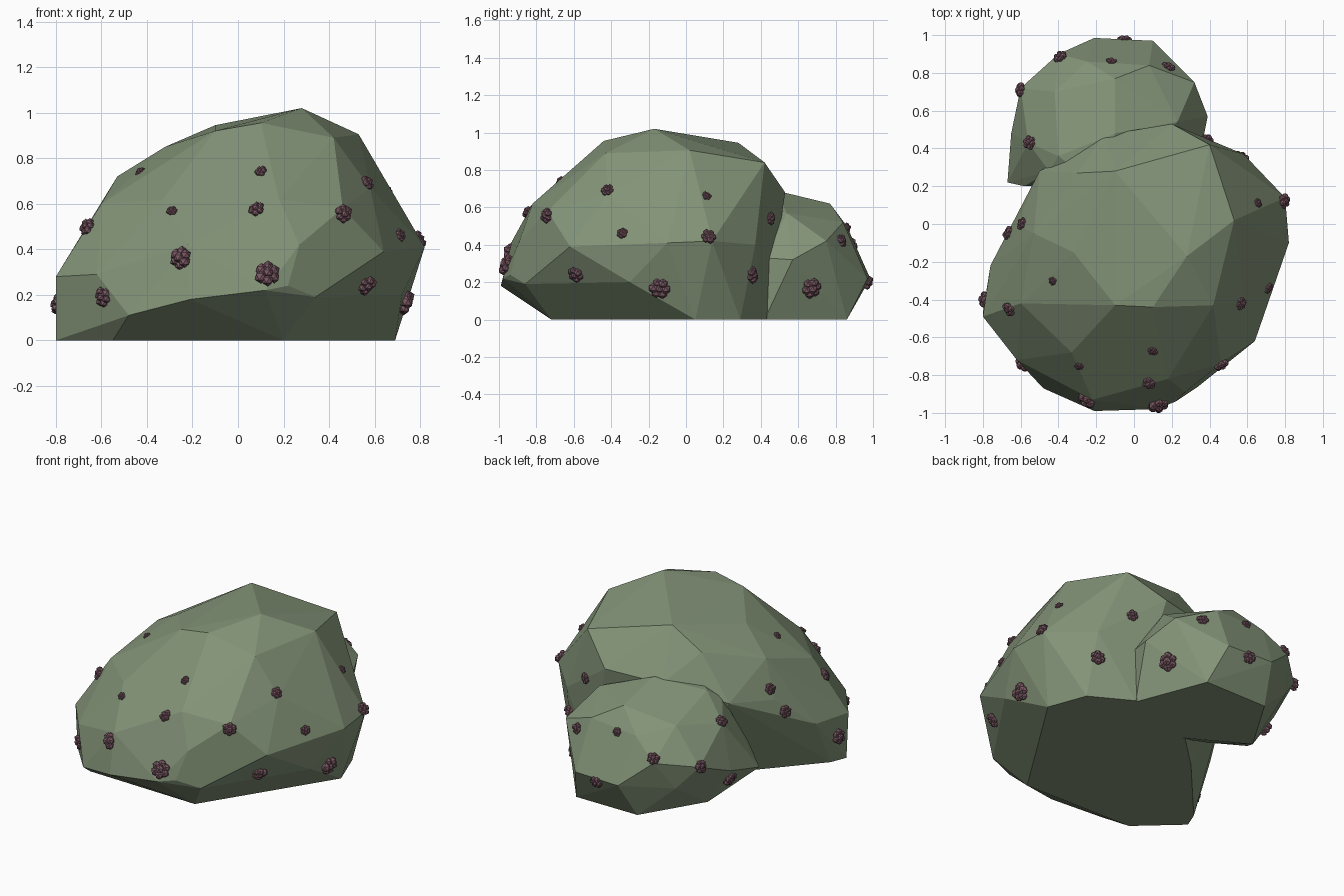
import bpy
import bmesh
import math
import random
from mathutils import Vector
from mathutils.bvhtree import BVHTree

random.seed(4)

default_cube = bpy.data.objects.get("Cube")
if default_cube:
    bpy.data.objects.remove(default_cube, do_unlink=True)


def make_material(name, colour):
    material = bpy.data.materials.new(name)
    material.use_nodes = True
    rgba = (*colour, 1.0)
    material.diffuse_color = rgba
    shader = next(n for n in material.node_tree.nodes if n.type == 'BSDF_PRINCIPLED')
    shader.inputs["Base Color"].default_value = rgba
    shader.inputs["Roughness"].default_value = 0.9
    return material


def finish(name, bm, material):
    """Turn a bmesh into a flat shaded object."""
    mesh = bpy.data.meshes.new(name)
    bm.normal_update()
    bm.to_mesh(mesh)
    bm.free()
    mesh.materials.append(material)
    obj = bpy.data.objects.new(name, mesh)
    bpy.context.scene.collection.objects.link(obj)


def faceted_lump(name, corners, material):
    """Wrap a faceted convex skin around a few corner points."""
    bm = bmesh.new()
    for corner in corners:
        bm.verts.new(corner)
    bmesh.ops.convex_hull(bm, input=bm.verts[:])
    loose = [v for v in bm.verts if not v.link_faces]
    bmesh.ops.delete(bm, geom=loose, context='VERTS')
    bmesh.ops.dissolve_limit(bm, angle_limit=math.radians(3),
                             verts=bm.verts[:], edges=bm.edges[:])
    bmesh.ops.recalc_face_normals(bm, faces=bm.faces[:])
    skin = BVHTree.FromBMesh(bm)
    finish(name, bm, material)
    return skin


leaf = make_material("leaf green", (0.225, 0.29, 0.185))
berry = make_material("berry plum", (0.2, 0.1, 0.13))

# Large front mass of foliage, listed from the base up to the crown
main_corners = [
    (-.8, -.47, 0), (-.76, -.37, 0), (-.55, -.7, 0), (.2, -.72, 0),
    (.69, .05, 0), (.6, .29, 0), (.35, .43, 0), (-.16, .27, 0), (-.37, .07, 0),
    (-.48, -.87, .11), (-.21, -.99, .18), (.12, -.98, .22), (.22, -.94, .24),
    (.34, -.86, .19), (.64, -.62, .39), (.72, -.3, .2),
    (-.8, -.49, .28), (-.76, -.22, .3), (-.62, -.72, .29),
    (.82, -.1, .41), (.8, .14, .42), (.58, .37, .4),
    (-.22, -.93, .42), (.27, -.89, .42), (-.62, 0, .5), (-.5, .28, .55),
    (.18, -.82, .62), (-.33, -.68, .62), (.46, -.74, .58), (-.6, -.42, .6),
    (.58, -.42, .67), (-.53, -.05, .72), (.2, .53, .68), (-.16, .47, .66),
    (.4, .42, .84), (-.3, .27, .82), (-.32, -.15, .85), (.42, -.43, .89),
    (.53, .02, .905), (-.1, -.43, .92), (.1, -.44, .955),
    (-.1, .28, .945), (.28, -.17, 1.02),
]

# Smaller mass of foliage behind it, running forward into the large one
rear_corners = [
    (-.49, .48, 0), (-.26, .86, 0), (.17, .86, 0),
    (.34, .42, 0), (0, .2, 0), (-.4, .2, .1),
    (-.67, .22, .17), (-.65, .48, .24), (-.6, .72, .34), (-.4, .9, .38),
    (-.48, .79, .2), (-.21, .985, .22), (.1, .97, .22), (.32, .75, .42),
    (.39, .57, .32), (.36, .42, .33), (-.58, .2, .3), (-.45, .28, .58),
    (-.56, .43, .5), (-.42, .7, .55), (-.25, .86, .5), (.08, .84, .52),
    (-.1, .77, .62), (.23, .54, .57), (-.1, .48, .69), (-.4, .36, .64), (-.2, .2, .66),
]

main_skin = faceted_lump("main_foliage", main_corners, leaf)
rear_skin = faceted_lump("rear_foliage", rear_corners, leaf)

# Berry spots: flat position and size, projected on to the foliage from one side
front_spots = [(-.43, .74, .024), (-.29, .565, .024), (.1, .74, .027),
               (.08, .575, .037), (.46, .555, .042), (-.25, .36, .051),
               (.13, .29, .058), (-.59, .19, .046), (.56, .245, .046)]
side_spots = [(-.42, .69, .035), (-.34, .46, .03), (-.14, .17, .056), (.11, .66, .026),
              (.12, .44, .041), (.35, .24, .044), (.45, .54, .034), (.67, .17, .056)]
top_spots = [(-.66, -.45, .04), (-.59, 0, .035), (.18, .83, .036),
             (-.12, .86, .028), (-.55, .43, .037)]
far_spots = [(-.4, .16, .046), (-.05, .42, .038), (.44, .17, .046), (.71, .34, .04)]
back_spots = [(-.05, .2, .04), (-.39, .4, .038)]

# Each row: spots, direction of projection, axes the two numbers stand for
projections = [
    (front_spots, (0, 1, 0), (0, 2)),
    (side_spots, (-1, 0, 0), (1, 2)),
    (top_spots, (0, 0, -1), (0, 1)),
    (far_spots, (1, 0, 0), (1, 2)),
    (back_spots, (0, -1, 0), (0, 2)),
]


def project(spot, direction, axes):
    """First point and normal hit on either mass of foliage."""
    direction = Vector(direction)
    start = direction * -3
    for axis, value in zip(axes, spot):
        start[axis] = value
    hits = [skin.ray_cast(start, direction) for skin in (main_skin, rear_skin)]
    hits = [h for h in hits if h[0] is not None]
    return min(hits, key=lambda h: h[3])[:2] if hits else None


def berry_cluster(name, size, centre, normal):
    """Dome of little faceted berries sitting on the foliage."""
    turn = normal.to_track_quat('Z', 'Y')
    spin = random.uniform(0, math.tau)
    offsets = [Vector((0, 0, 0.35))]
    for i in range(6):
        angle = spin + i * math.tau / 6
        offsets.append(Vector((0.58 * math.cos(angle), 0.58 * math.sin(angle),
                               random.uniform(0, 0.3))))
    bm = bmesh.new()
    for offset in offsets:
        ball = bmesh.ops.create_icosphere(bm, subdivisions=1,
                                          radius=size * random.uniform(0.42, 0.52))
        bmesh.ops.translate(bm, verts=ball["verts"],
                            vec=centre + turn @ (offset * size))
    finish(name, bm, berry)


number = 0
for spots, direction, axes in projections:
    for *spot, size in spots:
        hit = project(spot, direction, axes)
        if hit:
            number += 1
            berry_cluster(f"berry_cluster_{number}", size, *hit)
